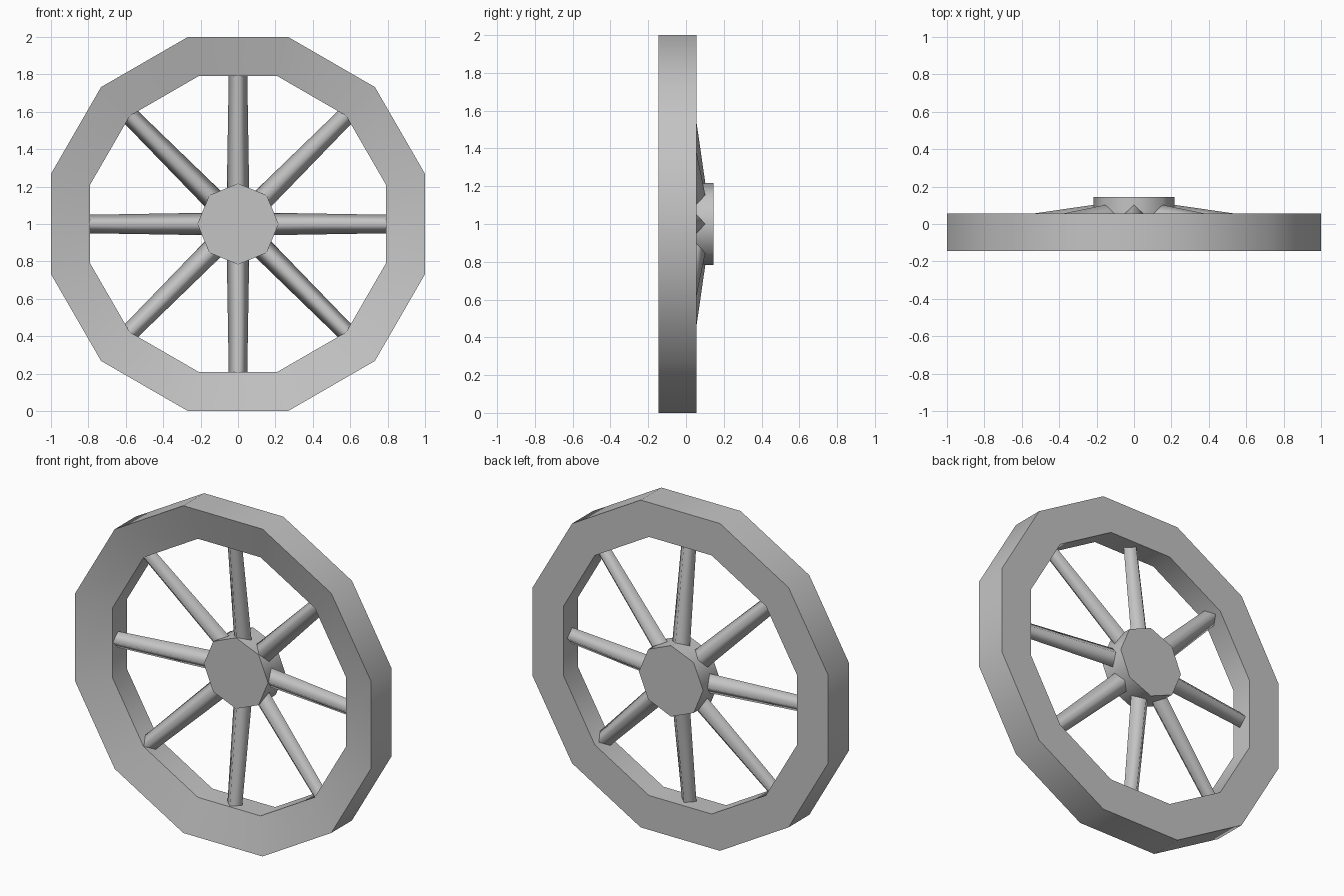
import bpy, bmesh
from math import sin, cos, pi, radians
from mathutils import Vector, Matrix

cube = bpy.data.objects.get("Cube")
if cube:
    bpy.data.objects.remove(cube, do_unlink=True)

grey = bpy.data.materials.new("plain_grey")
grey.use_nodes = True
tone = (0.55, 0.55, 0.55, 1)
grey.diffuse_color = tone
grey.node_tree.nodes["Principled BSDF"].inputs["Base Color"].default_value = tone

AXLE = Vector((0, 0, 1))


def loft(name, rings, loop=False, crease=40):
    """Skin a list of rings; either join last to first or cap both ends."""
    bm = bmesh.new()
    rows = [[bm.verts.new(p) for p in ring] for ring in rings]
    pairs = list(zip(rows, rows[1:]))
    if loop:
        pairs.append((rows[-1], rows[0]))
    for a, b in pairs:
        for i in range(len(a)):
            j = (i + 1) % len(a)
            bm.faces.new((a[i], a[j], b[j], b[i])).smooth = True
    if not loop:
        for row in (rows[0], rows[-1]):
            cap = bm.faces.new(row)
            for e in cap.edges:
                e.smooth = False
    bmesh.ops.recalc_face_normals(bm, faces=bm.faces)
    for e in bm.edges:
        if e.calc_face_angle(0) > radians(crease):
            e.smooth = False
    for f in bm.faces:
        f.material_index = 0
    mesh = bpy.data.meshes.new(name)
    bm.to_mesh(mesh)
    bm.free()
    mesh.materials.append(grey)
    obj = bpy.data.objects.new(name, mesh)
    bpy.context.collection.objects.link(obj)
    return obj


def circle(r, y, sides, start):
    angles = [start + 2 * pi * i / sides for i in range(sides)]
    return [AXLE + Vector((r * cos(a), y, r * sin(a))) for a in angles]


# Rim: twelve sides, flat on top, front face dished inward
flat = cos(pi / 12)
rim_profile = [(1.0, -0.145), (1.0, 0.055), (0.79, 0.055), (0.79, -0.085)]
loft("rim", [circle(r / flat, y, 12, pi / 12) for r, y in rim_profile], loop=True)

# Hub: octagonal drum standing out at the back
loft("hub", [circle(0.217, y, 8, 0) for y in (-0.02, 0.145)], crease=50)

# Spokes: tapered diamond bars leaning from the hub to the rim
for i in range(8):
    turn = Matrix.Rotation(i * pi / 4, 3, 'Y')
    rings = []
    for r, y, half in ((0.17, 0.049, 0.06), (0.82, -0.034, 0.049)):
        diamond = [(half, y, r), (0, y + half, r), (-half, y, r), (0, y - half, r)]
        rings.append([AXLE + turn @ Vector(p) for p in diamond])
    loft(f"spoke_{i + 1}", rings, crease=100)
